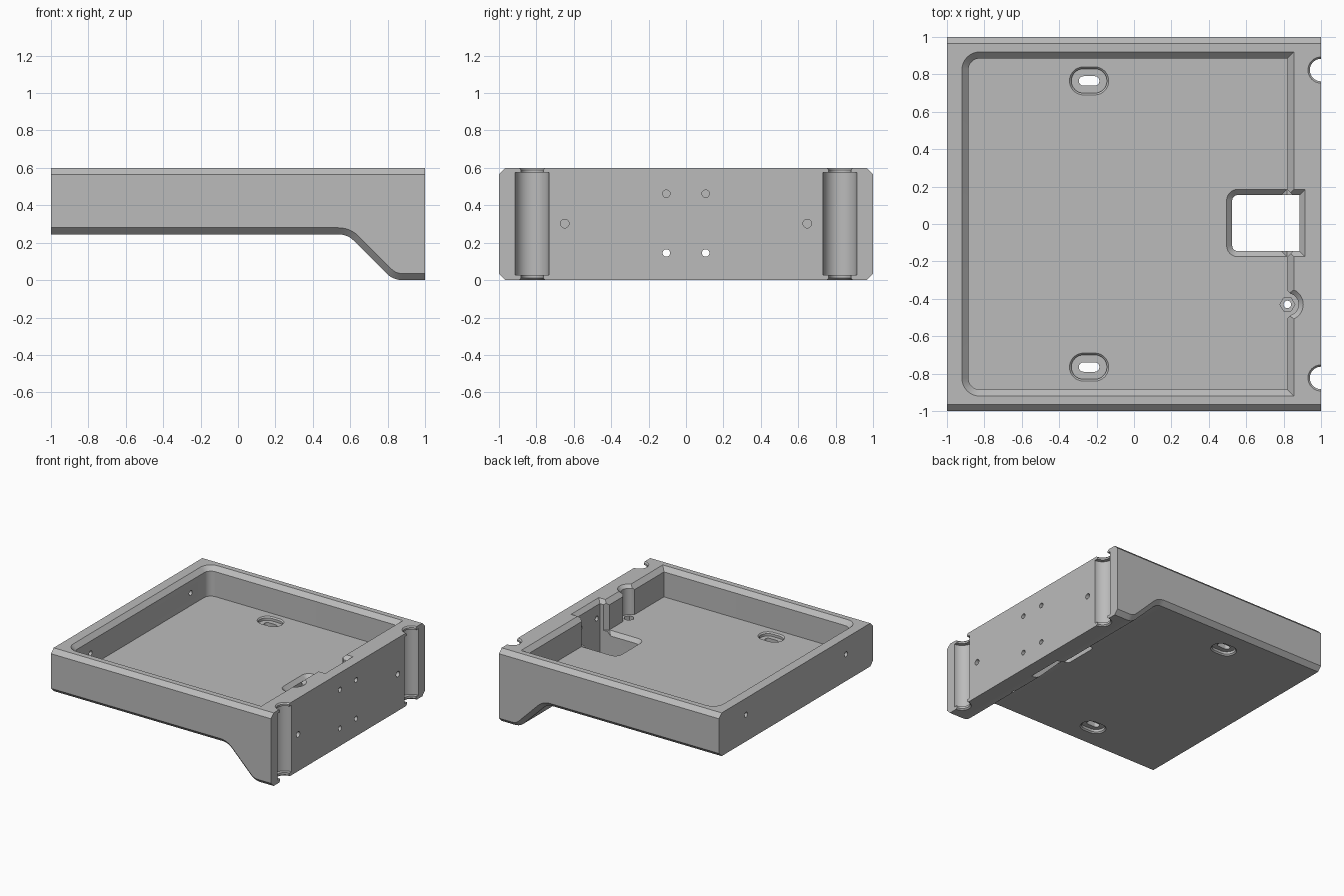
import bpy, bmesh
from math import cos, sin, pi, tau, radians
from mathutils import Vector

cube = bpy.data.objects.get("Cube")
if cube:
    bpy.data.objects.remove(cube, do_unlink=True)

grey = bpy.data.materials.new("plain grey")
grey.use_nodes = True
grey.diffuse_color = (0.5, 0.5, 0.5, 1)
grey.node_tree.nodes["Principled BSDF"].inputs["Base Color"].default_value = (0.5, 0.5, 0.5, 1)

HEIGHT, UNDERSIDE, FLOOR, WALL, CHAMFER = 0.6, 0.245, 0.36, 0.82, 0.035


def loft(name, rings, bevel_rule=None):
    """Closed solid through equal-length rings of points."""
    bm = bmesh.new()
    loops = [[bm.verts.new(p) for p in ring] for ring in rings]
    for a, b in zip(loops, loops[1:]):
        for i in range(len(a)):
            j = (i + 1) % len(a)
            bm.faces.new((a[i], a[j], b[j], b[i]))
    bm.faces.new(loops[0])
    bm.faces.new(loops[-1])
    bmesh.ops.recalc_face_normals(bm, faces=bm.faces)
    if bevel_rule:
        edges = [e for e in bm.edges if bevel_rule(*(v.co for v in e.verts))]
        bmesh.ops.bevel(bm, geom=edges, offset=CHAMFER, segments=1, affect='EDGES')
    mesh = bpy.data.meshes.new(name)
    bm.to_mesh(mesh)
    bm.free()
    obj = bpy.data.objects.new(name, mesh)
    bpy.context.collection.objects.link(obj)
    mesh.materials.append(grey)
    return obj


def circle(cx, cy, r, n=32):
    return [(cx + r * cos(tau * i / n), cy + r * sin(tau * i / n)) for i in range(n)]


def rounded(x0, x1, y0, y1, left_r, right_r, grow=0.0, steps=8):
    """Rectangle with rounded left and right corners, grown outward."""
    pts = []
    corners = ((x1, y1, -1, -1, right_r), (x0, y1, 1, -1, left_r),
               (x0, y0, 1, 1, left_r), (x1, y0, -1, 1, right_r))
    for k, (x, y, sx, sy, r) in enumerate(corners):
        if r == 0:
            pts.append((x - sx * grow, y - sy * grow))
            continue
        for i in range(steps + 1):
            a = pi / 2 * (k + i / steps)
            pts.append((x + sx * r + (r + grow) * cos(a), y + sy * r + (r + grow) * sin(a)))
    return pts


def at_z(outline, z):
    return [(x, y, z) for x, y in outline]


def fillet(corner, before, after, t=0.05, steps=6):
    c = Vector(corner)
    a = c + (Vector(before) - c).normalized() * t
    b = c + (Vector(after) - c).normalized() * t
    return [a * (1 - s) ** 2 + c * 2 * s * (1 - s) + b * s * s
            for s in (i / steps for i in range(steps + 1))]


# Tray body: side profile run across the width, long edges chamfered
upper, lower = (0.585, UNDERSIDE), (0.83, 0.0)
profile = [(-1, HEIGHT), (-1, UNDERSIDE), *fillet(upper, (-1, UNDERSIDE), lower),
           *fillet(lower, upper, (1, 0)), (1, 0), (1, HEIGHT)]


def long_edge(a, b):
    return abs(a.y) > 0.99 and abs(a.y - b.y) < 0.01 and abs(a.x - b.x) > 0.001


tray = loft("tray_body", [[(x, y, z) for x, z in profile] for y in (-1, 1)], long_edge)
cutters = []


def cut(outline_of, levels):
    cutters.append(loft("cutter", [at_z(outline_of(g), z) for z, g in levels]))


def cut_hole_x(x0, x1, y, z, r=0.02):
    cutters.append(loft("cutter", [[(x, a, b) for a, b in circle(y, z, r, 24)] for x in (x0, x1)]))


def cut_wall_corners(y, half):
    """Angled sides where a notch opens into the tray."""
    pts = [(0.8, y - half - 0.05), (0.85, y - half), (0.85, y + half), (0.8, y + half + 0.05)]
    cutters.append(loft("cutter", [at_z(pts, FLOOR), at_z(pts, 0.7)]))


# Main cavity with a chamfered rim
rim = [(HEIGHT - CHAMFER, 0), (0.7, 0.1 + CHAMFER)]
cut(lambda g: rounded(-0.885, WALL, -0.885, 0.885, 0.06, 0, g), [(FLOOR, 0)] + rim)

# Square window through the floor and into the thick wall
cut(lambda g: rounded(0.525, 0.885, -0.145, 0.155, 0.03, 0, g),
    [(-0.1, 0), (HEIGHT - 0.03, 0), (0.7, 0.13)])
cut(lambda g: rounded(0.525, 0.787, -0.145, 0.155, 0.03, 0, g),
    [(0.3, 0), (FLOOR - 0.03, 0), (FLOOR, 0.03), (FLOOR + 0.02, 0.03)])
cut_wall_corners(0.005, 0.15)

# Screw recess, hexagonal pocket and vertical hole
cut(lambda g: circle(WALL, -0.43, 0.06 + g), [(FLOOR, 0), (HEIGHT - 0.025, 0), (0.7, 0.125)])
cut(lambda g: circle(WALL, -0.43, 0.04, 6), [(FLOOR - 0.05, 0), (FLOOR + 0.03, 0)])
cut(lambda g: circle(WALL, -0.43, 0.02), [(-0.1, 0), (FLOOR + 0.02, 0)])
cut_wall_corners(-0.43, 0.045)

for side in (-1, 1):
    # Mounting slots, recessed on both faces of the floor
    y = 0.765 * side
    cut(lambda g: rounded(-0.295, -0.185, y - 0.025, y + 0.025, 0.0249, 0.0249, g),
        [(0.2, 0.05), (UNDERSIDE, 0.05), (0.255, 0.04), (0.275, 0.04), (0.275, 0),
         (0.33, 0), (0.33, 0.04), (0.35, 0.04), (FLOOR, 0.05), (0.4, 0.05)])
    # Upright round channels in the thick end
    cut(lambda g: circle(1, 0.823 * side, g, 48),
        [(-0.1, 0.07), (0, 0.07), (0.01, 0.06), (0.028, 0.06), (0.028, 0.09),
         (0.575, 0.09), (0.575, 0.06), (0.59, 0.06), (HEIGHT, 0.07), (0.7, 0.07)])
    # Horizontal screw holes
    cut_hole_x(-1.1, -0.8, 0.65 * side, 0.465)
    cut_hole_x(0.9, 1.1, 0.648 * side, 0.302, 0.023)
    cut_hole_x(0.8, 1.1, 0.105 * side, 0.462)
    cut_hole_x(0.55, 1.1, 0.105 * side, 0.145)

# Apply the cuts one after another and discard the cutters
bpy.ops.object.select_all(action='DESELECT')
bpy.context.view_layer.objects.active = tray
tray.select_set(True)
for cutter in cutters:
    cutter.hide_render = True
    mod = tray.modifiers.new("cut", 'BOOLEAN')
    mod.operation, mod.solver, mod.object = 'DIFFERENCE', 'EXACT', cutter
    bpy.ops.object.modifier_apply(modifier=mod.name)
    bpy.data.objects.remove(cutter, do_unlink=True)

bpy.ops.object.shade_smooth_by_angle(angle=radians(30))
